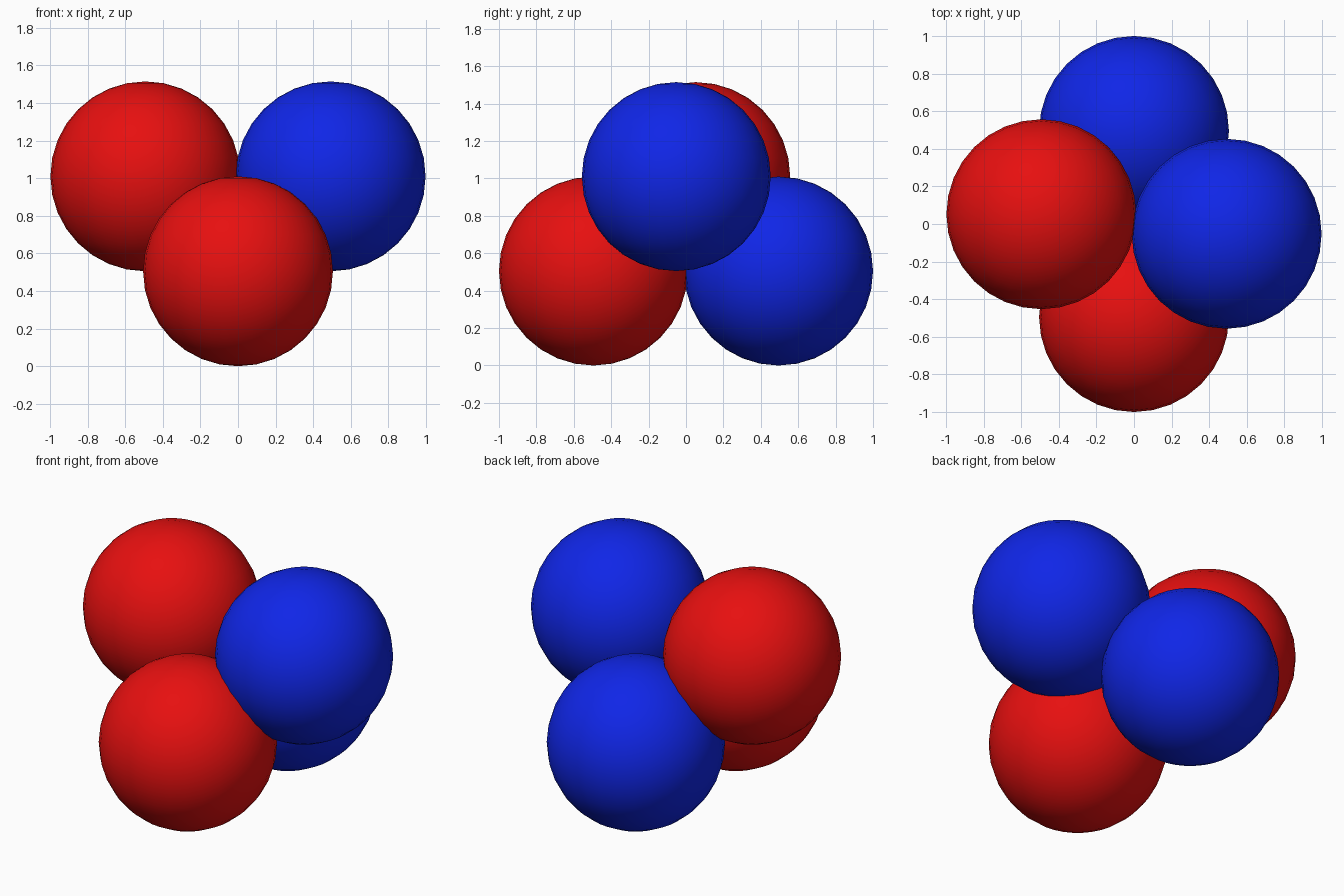
import bpy

if "Cube" in bpy.data.objects:
    bpy.data.objects.remove(bpy.data.objects["Cube"])

R = 0.505


def material(name, color):
    m = bpy.data.materials.new(name)
    m.diffuse_color = (*color, 1.0)
    m.use_nodes = True
    m.node_tree.nodes["Principled BSDF"].inputs["Base Color"].default_value = m.diffuse_color
    return m


red = material("red", (0.8, 0.005, 0.005))
blue = material("blue", (0.005, 0.019, 0.8))


def ball(name, location, mat):
    bpy.ops.mesh.primitive_uv_sphere_add(
        segments=32, ring_count=16, radius=R, location=location)
    ob = bpy.context.object
    ob.name = name
    ob.data.materials.append(mat)
    bpy.ops.object.shade_smooth()


# Lower pair, front and back
ball("front_lower_ball", (0, -0.495, R), red)
ball("back_lower_ball", (0, 0.495, R), blue)

# Upper pair, left and right, slightly twisted about the vertical axis
ball("left_upper_ball", (-0.493, 0.052, 1.01), red)
ball("right_upper_ball", (0.493, -0.052, 1.01), blue)
